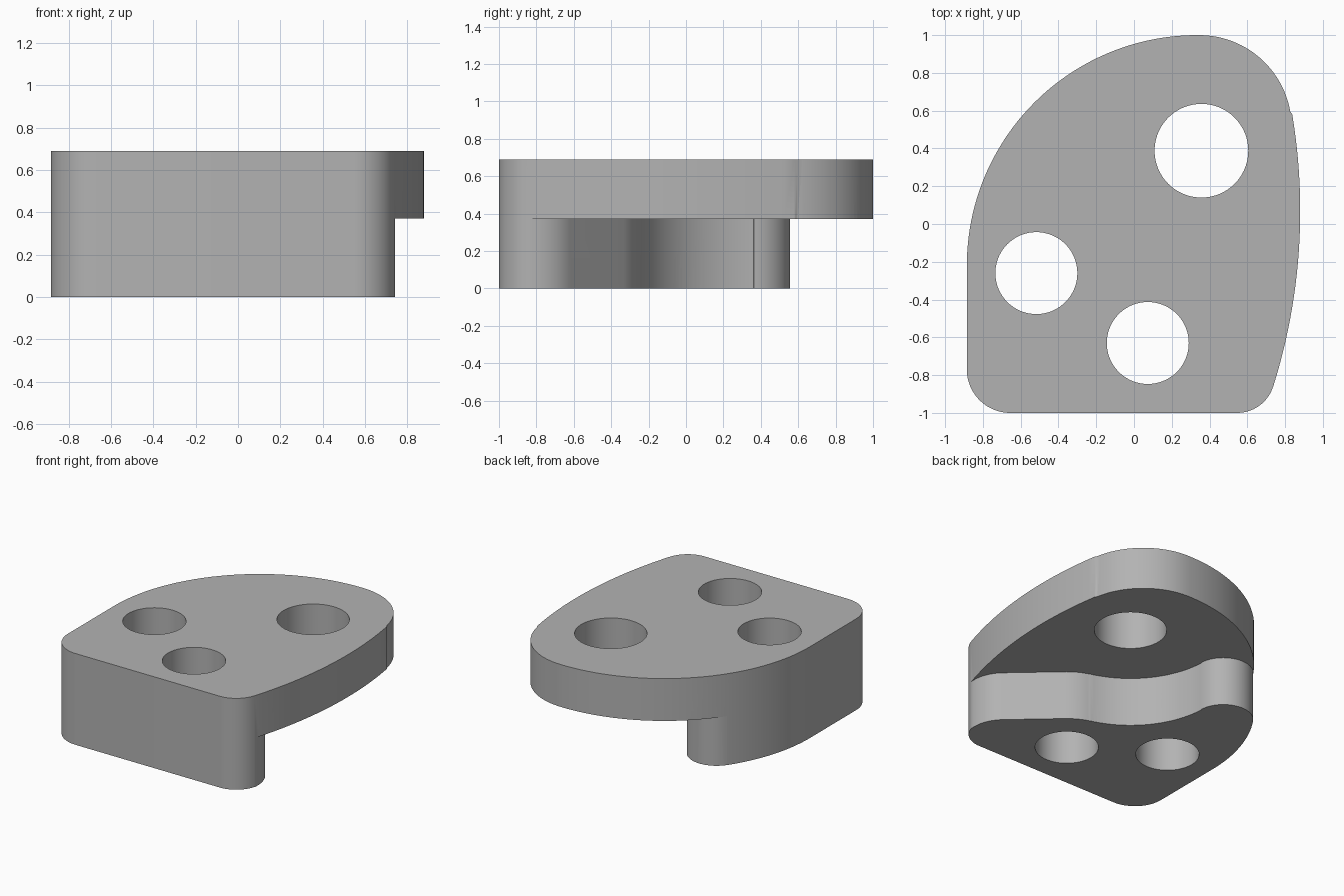
import bpy, bmesh
from math import radians, cos, sin
from mathutils import Vector

if "Cube" in bpy.data.objects:
    bpy.data.objects.remove(bpy.data.objects["Cube"], do_unlink=True)

HEIGHT, STEP = 0.69, 0.37
BIG_HOLE, LEFT_HOLE, FRONT_HOLE = (0.357, 0.388), (-0.517, -0.26), (0.073, -0.63)


def arc(center, r, start, end, n=24):
    """Points along an arc, angles in degrees."""
    angles = [radians(start + (end - start) * i / n) for i in range(n + 1)]
    return [(center[0] + r * cos(a), center[1] + r * sin(a)) for a in angles]


def circle(center, r):
    return arc(center, r, 0, 360, 72)[:-1]


def prism(name, loops, z0, z1):
    """Extrude an outline, with optional hole loops, into a solid."""
    bm = bmesh.new()
    for loop in loops:
        verts = [bm.verts.new((x, y, z0)) for x, y in loop]
        for i, v in enumerate(verts):
            bm.edges.new((v, verts[i - 1]))
    bmesh.ops.triangle_fill(bm, use_beauty=True, use_dissolve=False,
                            edges=bm.edges[:], normal=(0, 0, 1))
    ext = bmesh.ops.extrude_face_region(bm, geom=bm.faces[:], use_keep_orig=True)
    top = [g for g in ext["geom"] if isinstance(g, bmesh.types.BMVert)]
    bmesh.ops.translate(bm, verts=top, vec=Vector((0, 0, z1 - z0)))
    bmesh.ops.recalc_face_normals(bm, faces=bm.faces[:])
    mesh = bpy.data.meshes.new(name)
    bm.to_mesh(mesh)
    bm.free()
    obj = bpy.data.objects.new(name, mesh)
    bpy.context.collection.objects.link(obj)
    return obj


# Full-height body with three through holes
outline = (arc((0.335, -0.22), 1.22, 180, 90, 48)
           + arc((0.345, 0.51), 0.49, 89, 10)
           + arc((-2.22, 0.07), 3.1, 9.5, -17.4)
           + arc((0.546, -0.8), 0.2, -18.5, -90)
           + arc((-0.655, -0.77), 0.23, -90, -180))
holes = [circle(BIG_HOLE, 0.248), circle(LEFT_HOLE, 0.217), circle(FRONT_HOLE, 0.217)]
body = prism("stepped_block", [outline] + holes, 0, HEIGHT)

# Wavy notch that leaves the upper plate overhanging
wave = (arc((-0.503, 0.352), 0.205, 145, 3)
        + arc(BIG_HOLE, 0.66, 182.4, 254.4, 36)
        + arc(FRONT_HOLE, 0.395, 73, 48, 12)
        + arc((0.471, -0.82), 0.27, 48, 0))
outside = [(0.741, -0.95), (1.2, -0.95), (1.2, 1.2), (-0.9, 1.2), (-0.9, 0.63)]
cutter = prism("notch_cutter", [wave + outside], -0.2, STEP)
cutter.hide_render = True

cut = body.modifiers.new("notch", 'BOOLEAN')
cut.operation = 'DIFFERENCE'
cut.solver = 'EXACT'
cut.object = cutter
bpy.ops.object.select_all(action='DESELECT')
bpy.context.view_layer.objects.active = body
body.select_set(True)
bpy.ops.object.modifier_apply(modifier=cut.name)
bpy.data.objects.remove(cutter, do_unlink=True)

# Plain grey finish
grey = bpy.data.materials.new("plain_grey")
grey.use_nodes = True
color = (0.45, 0.45, 0.45, 1)
grey.diffuse_color = color
grey.node_tree.nodes["Principled BSDF"].inputs["Base Color"].default_value = color
body.data.materials.clear()
body.data.materials.append(grey)
bpy.ops.object.shade_smooth_by_angle(angle=radians(30))
